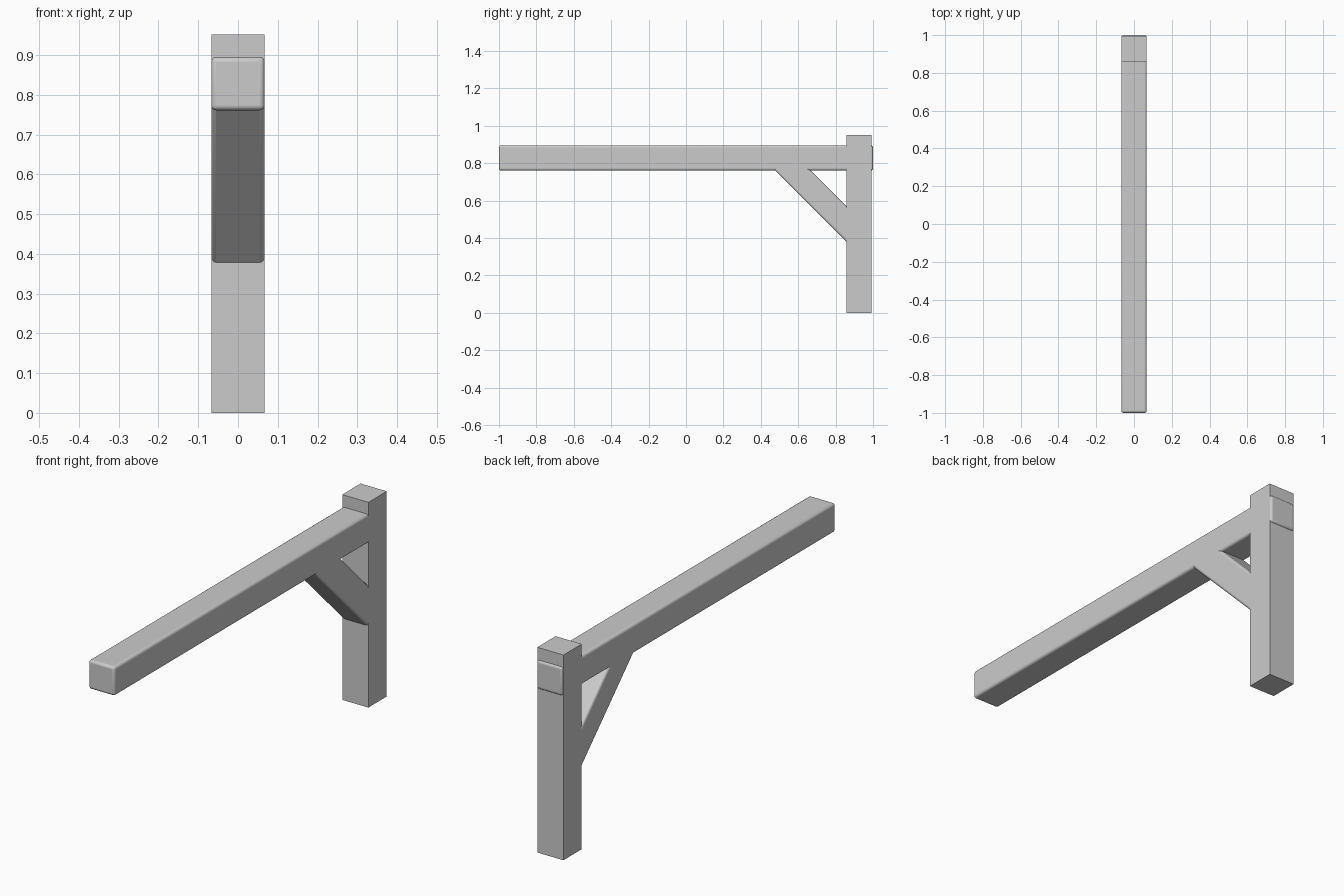
import bpy, math

if "Cube" in bpy.data.objects:
    bpy.data.objects.remove(bpy.data.objects["Cube"])

W = 0.134  # timber section


def timber(name, size, loc, tilt=0.0, bevel=0.0):
    bpy.ops.mesh.primitive_cube_add(size=1, location=loc)
    ob = bpy.context.object
    ob.name = name
    ob.scale = size
    bpy.ops.object.transform_apply(location=False, rotation=False, scale=True)
    ob.rotation_euler.x = tilt
    if bevel:
        mod = ob.modifiers.new("rounded_edges", 'BEVEL')
        mod.width = bevel
        mod.segments = 4
        bpy.ops.object.shade_smooth_by_angle(angle=math.radians(35))
    return ob


# Upright post with crisp edges
timber("post", (W, W, 0.951), (0, 0.926, 0.4755))

# Long horizontal beam, its end poking just through the post
timber("beam", (W, 2.0, W), (0, 0, 0.828), bevel=0.012)

# Diagonal brace, ends buried in the post and the beam
y0, z0 = 0.924, 0.408
y1, z1 = 0.506, 0.826
timber("brace", (W, math.hypot(y1 - y0, z1 - z0), W),
       (0, (y0 + y1) / 2, (z0 + z1) / 2),
       tilt=-math.pi / 4, bevel=0.012)
